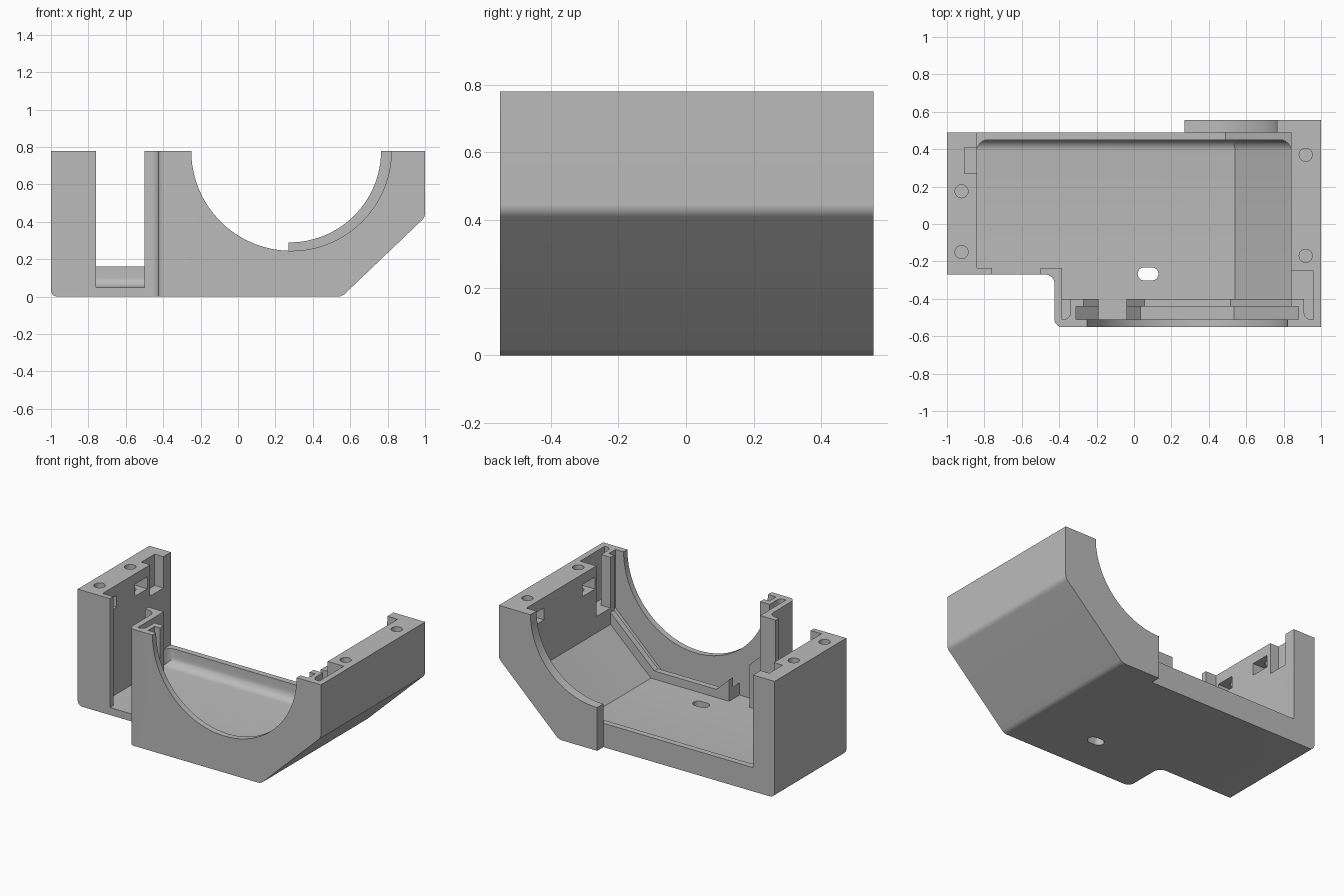
import bpy, bmesh, math
from mathutils import Vector

cube = bpy.data.objects.get("Cube")
if cube:
    bpy.data.objects.remove(cube, do_unlink=True)

TOP = 0.78
OVER = 0.9   # cutters run past the top face

grey = bpy.data.materials.new("plain grey")
grey.use_nodes = True
grey.diffuse_color = (0.5, 0.5, 0.5, 1)
grey.node_tree.nodes["Principled BSDF"].inputs["Base Color"].default_value = (0.5, 0.5, 0.5, 1)


def rounded(corners, segs=8):
    """Outline from (u, v) or (u, v, radius) corners, arcs as exact conics."""
    out = []
    n = len(corners)
    for i, c in enumerate(corners):
        p = Vector(c[:2])
        if len(c) == 2:
            out.append(p)
            continue
        a = (Vector(corners[i - 1][:2]) - p).normalized()
        b = (Vector(corners[(i + 1) % n][:2]) - p).normalized()
        half = a.angle(b) / 2
        d = c[2] / math.tan(half)
        w = math.sin(half)
        for k in range(segs + 1):
            t = k / segs
            f = ((1 - t) ** 2, 2 * w * t * (1 - t), t * t)
            out.append(((p + a * d) * f[0] + p * f[1] + (p + b * d) * f[2]) / sum(f))
    return out


def prism(name, corners, lo, hi, axis="y", soft=None):
    """Extrude an outline along y (outline in x, z) or z (outline in x, y)."""
    def place(p, h):
        return (p.x, h, p.y) if axis == "y" else (p.x, p.y, h)
    bm = bmesh.new()
    face = bm.faces.new([bm.verts.new(place(p, lo)) for p in rounded(corners)])
    new = bmesh.ops.extrude_face_region(bm, geom=[face])["geom"]
    shift = (0, hi - lo, 0) if axis == "y" else (0, 0, hi - lo)
    bmesh.ops.translate(bm, vec=shift, verts=[g for g in new if isinstance(g, bmesh.types.BMVert)])
    if soft:
        # round the far end, except along the open top
        edges = [e for e in bm.edges if all(abs(v.co.y - hi) < 1e-4 for v in e.verts)
                 and not all(v.co.z > TOP for v in e.verts)]
        bmesh.ops.bevel(bm, geom=edges, offset=soft, segments=6, profile=0.5, affect="EDGES")
    bmesh.ops.recalc_face_normals(bm, faces=bm.faces)
    mesh = bpy.data.meshes.new(name)
    bm.to_mesh(mesh)
    bm.free()
    mesh.materials.append(grey)
    ob = bpy.data.objects.new(name, mesh)
    bpy.context.scene.collection.objects.link(ob)
    return ob


def box(name, x, y, z):
    return prism(name, [(x[0], y[0]), (x[1], y[0]), (x[1], y[1]), (x[0], y[1])], z[0], z[1], "z")


def disc(cx, cz, r, n=96):
    return [(cx + r * math.cos(i * math.tau / n), cz + r * math.sin(i * math.tau / n)) for i in range(n)]


def combine(target, tool, operation="DIFFERENCE"):
    tool.hide_render = True
    mod = target.modifiers.new("combine", "BOOLEAN")
    mod.operation = operation
    mod.solver = "EXACT"
    mod.object = tool
    bpy.context.view_layer.objects.active = target
    bpy.ops.object.modifier_apply(modifier=mod.name)
    bpy.data.objects.remove(tool, do_unlink=True)


# Outer shell: side profile trimmed by the plan outline
body = prism("housing_half", [(-1, 0, 0.035), (0.555, 0, 0.06), (1, 0.425, 0.05), (1, TOP), (-1, TOP)],
             -0.55, 0.555)
plan = prism("plan", [(-1.1, -0.27), (-0.425, -0.27, 0.05), (-0.425, -0.55, 0.04), (0, -0.55), (0, -0.7),
                      (1.1, -0.7), (1.1, 0.7), (0.27, 0.7), (0.27, 0.49), (-1.1, 0.49)],
             -0.1, OVER, "z")
combine(body, plan, "INTERSECT")


def tray(left, floor, bend, rise, right):
    """Open-topped cross-section with a sloping right side."""
    return [(left, floor), (bend, floor), (right, rise), (right, OVER), (left, OVER)]


def cradle(inset, floor, rise, foot):
    """Symmetric octagonal opening about the bore centre."""
    c = 0.285
    return [(c - foot, floor), (c + foot, floor), (c + inset, rise), (c + inset, OVER),
            (c - inset, OVER), (c - inset, rise)]


cutters = [
    # Main cavity, forward bay and low back rim
    prism("cavity", tray(-0.84, 0.05, 0.54, 0.33, 0.84), -0.235, 0.45, soft=0.06),
    prism("front_bay", tray(-0.385, 0.05, 0.54, 0.33, 0.84), -0.40, -0.2),
    prism("back_opening", tray(-0.84, 0.16, 0.49, 0.487, 0.84), 0.35, 0.4905),
    # Panel groove with its inner rib
    prism("rib_opening", cradle(0.555, 0.105, 0.41, 0.23), -0.45, -0.39),
    prism("panel_groove", cradle(0.595, 0.06, 0.39, 0.25), -0.51, -0.44),
    box("rib_gap", (-0.19, -0.04), (-0.51, -0.39), (0.05, OVER)),
    # Round bores in the front and back walls
    prism("front_bore", disc(0.285, TOP, 0.535), -0.6, -0.505),
    prism("back_bore", disc(0.275, TOP, 0.49), 0.485, 0.6),
    # Doorway beside the front wall
    box("doorway", (-0.76, -0.5), (-0.32, -0.2), (0.05, OVER)),
    # Recess, corner slots and latch notch
    box("side_recess", (0.82, 0.96), (-0.40, -0.25), (0.44, OVER)),
    prism("right_slot", [(0.91, -0.39), (0.91, -0.51, 0.035), (0.96, -0.51), (0.96, -0.39)], 0.44, OVER, "z"),
    prism("left_slot", [(-0.385, -0.39), (-0.385, -0.51), (-0.34, -0.51, 0.035), (-0.34, -0.39)], 0.44, OVER, "z"),
    box("latch_notch", (-0.905, -0.82), (0.27, 0.41), (0.57, OVER)),
    # Oblong drain through the floor
    prism("floor_slot", [(0.02, -0.302, 0.034), (0.13, -0.302, 0.034), (0.13, -0.232, 0.034), (0.02, -0.232, 0.034)],
          -0.1, 0.2, "z"),
]

# Screw holes, each with a nut pocket opening inward
for side, x, ys in ((-1, -0.922, (-0.15, 0.175)), (1, 0.918, (-0.17, 0.37))):
    for y in ys:
        cutters.append(prism("screw_hole", disc(x, y, 0.035, 24), 0.56, OVER, "z"))
        xs = sorted((side * 0.82, side * 0.965))
        cutters.append(box("nut_pocket", xs, (y - 0.065, y + 0.065), (0.63, 0.71)))

for tool in cutters:
    combine(body, tool)

# Smooth rounds, crisp edges
for ob in bpy.context.selected_objects:
    ob.select_set(False)
body.select_set(True)
bpy.context.view_layer.objects.active = body
bpy.ops.object.shade_smooth_by_angle(angle=math.radians(25))
